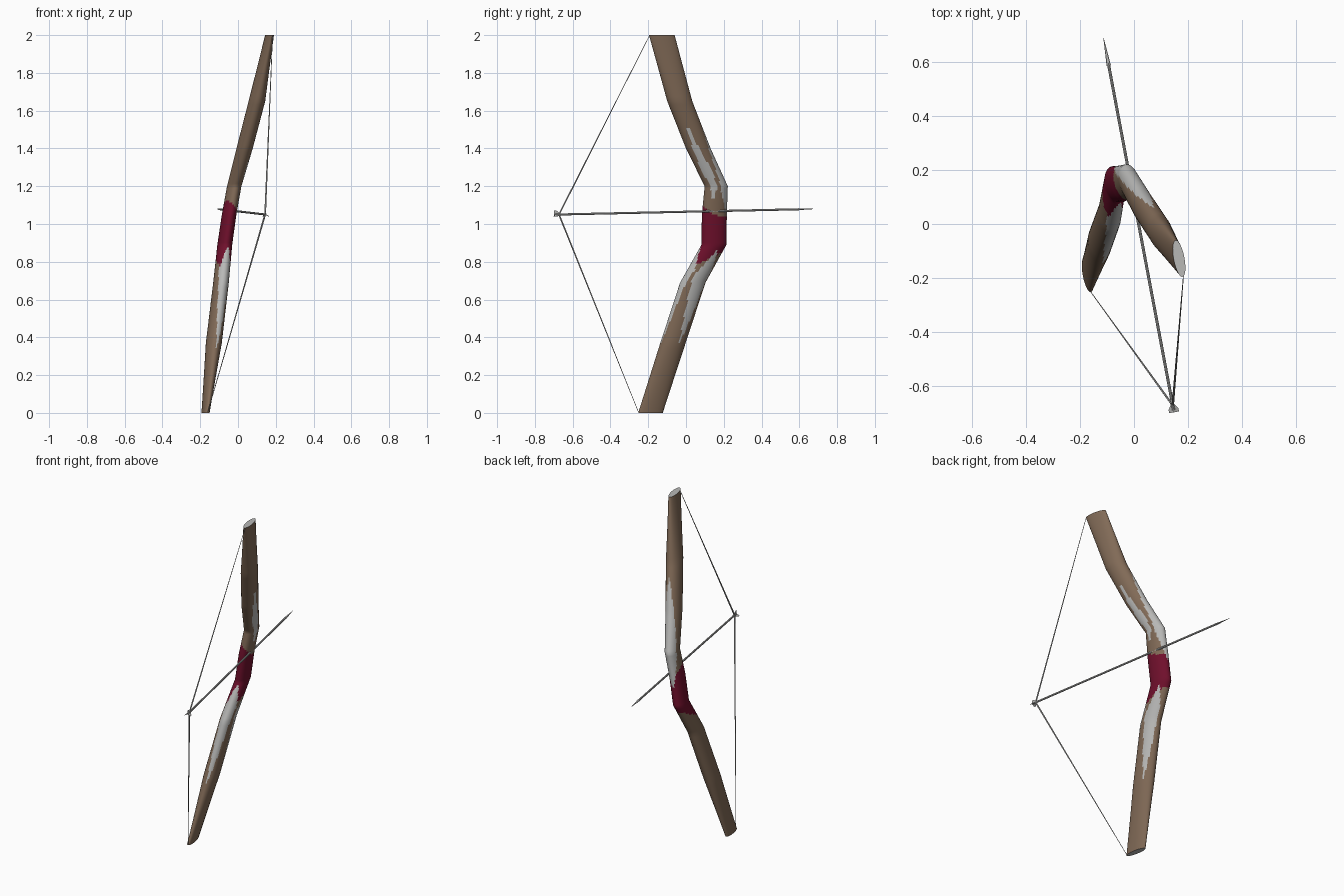
import bpy, math
from mathutils import Vector

if "Cube" in bpy.data.objects:
    bpy.data.objects.remove(bpy.data.objects["Cube"])


def mat(name, rgb):
    m = bpy.data.materials.new(name)
    m.diffuse_color = (*rgb, 1)
    m.use_nodes = True
    m.node_tree.nodes["Principled BSDF"].inputs["Base Color"].default_value = m.diffuse_color
    return m


BROWN = mat("brown_wood", (0.22, 0.145, 0.095))
RED = mat("crimson_wrap", (0.16, 0.005, 0.025))
GREY = mat("pale_grey", (0.48, 0.48, 0.47))


def add(name, verts, faces, mats, index=None, smooth=True):
    me = bpy.data.meshes.new(name)
    me.from_pydata(verts, [], faces)
    for m in mats:
        me.materials.append(m)
    if index:
        me.polygons.foreach_set("material_index", index)
    ob = bpy.data.objects.new(name, me)
    bpy.context.collection.objects.link(ob)
    if smooth:
        bpy.context.view_layer.objects.active = ob
        bpy.ops.object.select_all(action='DESELECT')
        ob.select_set(True)
        bpy.ops.object.shade_smooth_by_angle(angle=math.radians(40))
    return ob


# Arrow line; the bow's cross-sections are aligned with it
NOCK, TIP = Vector((0.147, -0.69, 1.05)), Vector((-0.113, 0.69, 1.08))
D = (TIP - NOCK).normalized()
U = Vector((D.y, -D.x, 0)).normalized()
W = U.cross(D)

# Bow sections: z, centre x, centre y, half thickness, half depth
RINGS = [(0, -.172, -.188, .018, .066), (.37, -.128, -.069, .041, .068),
         (.69, -.09, .036, .040, .068), (.89, -.07, .148, .038, .067),
         (1.05, -.047, .15, .037, .067), (1.2, -.02, .16, .037, .062),
         (1.4, .035, .065, .042, .066), (1.65, .10, -.033, .043, .067),
         (2.0, .167, -.128, .020, .069)]

# Worn patches: z low, z widest, z high, centre angle, half angle
PATCHES = [(.34, .76, .88, -82, 52), (.37, .73, .86, 25, 42),
           (1.12, 1.27, 1.54, -18, 27), (1.0, 1.19, 1.58, 88, 72)]


def paint(z, a, u, v):
    for lo, mid, hi, ca, ha in PATCHES:
        f = min((z - lo) / (mid - lo), (hi - z) / (hi - mid))
        off = abs((a - ca + 180) % 360 - 180)
        if f > 0 and off < ha * f ** 0.8:
            return 2
    if .81 + .6 * v < z < 1.08 - .9 * u - .4 * v:
        return 1
    return 0


# Bow body: loft of ellipses with straight runs between the sections
SEG, SUB = 40, 14
verts, faces, index, params = [], [], [], []
for k in range(len(RINGS) - 1):
    a, b = RINGS[k], RINGS[k + 1]
    for s in range(SUB + (k == len(RINGS) - 2)):
        params.append([p + (q - p) * s / SUB for p, q in zip(a, b)])
for z, cx, cy, hu, hv in params:
    for i in range(SEG):
        t = math.tau * i / SEG
        p = Vector((cx, cy, z)) + U * hu * math.cos(t) + Vector((D.x, D.y, 0)) * hv * math.sin(t)
        verts.append(p)
for r in range(len(params) - 1):
    m = [(p + q) / 2 for p, q in zip(params[r], params[r + 1])]
    for i in range(SEG):
        j = (i + 1) % SEG
        faces.append((r * SEG + i, r * SEG + j, (r + 1) * SEG + j, (r + 1) * SEG + i))
        t = math.tau * (i + .5) / SEG
        index.append(paint(m[0], math.degrees(t), m[3] * math.cos(t), m[4] * math.sin(t)))
faces.append(tuple(reversed(range(SEG))))
faces.append(tuple(range(len(verts) - SEG, len(verts))))
index += [2, 2]
add("bow", verts, faces, [BROWN, RED, GREY], index)


def rod(name, p, q, r0, r1, n=8, flat=1.0):
    """Tapered rod between two points, optionally flattened sideways."""
    p, q = Vector(p), Vector(q)
    d = (q - p).normalized()
    s = d.cross(Vector((0, 0, 1)) if abs(d.z) < .7 else Vector((0, 1, 0))).normalized()
    o = d.cross(s)
    vs = [c + s * r * math.cos(math.tau * i / n) + o * r * flat * math.sin(math.tau * i / n)
          for c, r in ((p, r0), (q, r1)) for i in range(n)]
    fs = [(i, (i + 1) % n, n + (i + 1) % n, n + i) for i in range(n)]
    fs += [tuple(reversed(range(n))), tuple(range(n, 2 * n))]
    return add(name, vs, fs, [GREY])


# Arrow: shaft and narrow head
rod("arrow_shaft", NOCK, NOCK + D * 1.31, .0055, .0055)
rod("arrow_head", NOCK + D * 1.30, TIP, .008, .0006, flat=.6)

# Fletching: three small vanes at the nock
for i in range(3):
    t = math.radians(90 + 120 * i)
    o = U * math.cos(t) + W * math.sin(t)
    n = D.cross(o) * .0008
    prof = [NOCK - D * .008, NOCK - D * .008 + o * .021, NOCK + o * .021 + D * .004, NOCK + D * .032]
    add("fletching", [p + n for p in prof] + [p - n for p in prof],
        [(0, 1, 2, 3), (7, 6, 5, 4)] + [(k, k + 4, (k + 1) % 4 + 4, (k + 1) % 4) for k in range(4)],
        [GREY], smooth=False)

# Drawn bowstring: two halves, thinner toward the limb tips
PULL = NOCK + D * .018
rod("upper_string", PULL, (.183, -.195, 1.995), .0045, .0015, 6)
rod("lower_string", PULL, (-.160, -.252, .005), .0045, .0015, 6)
